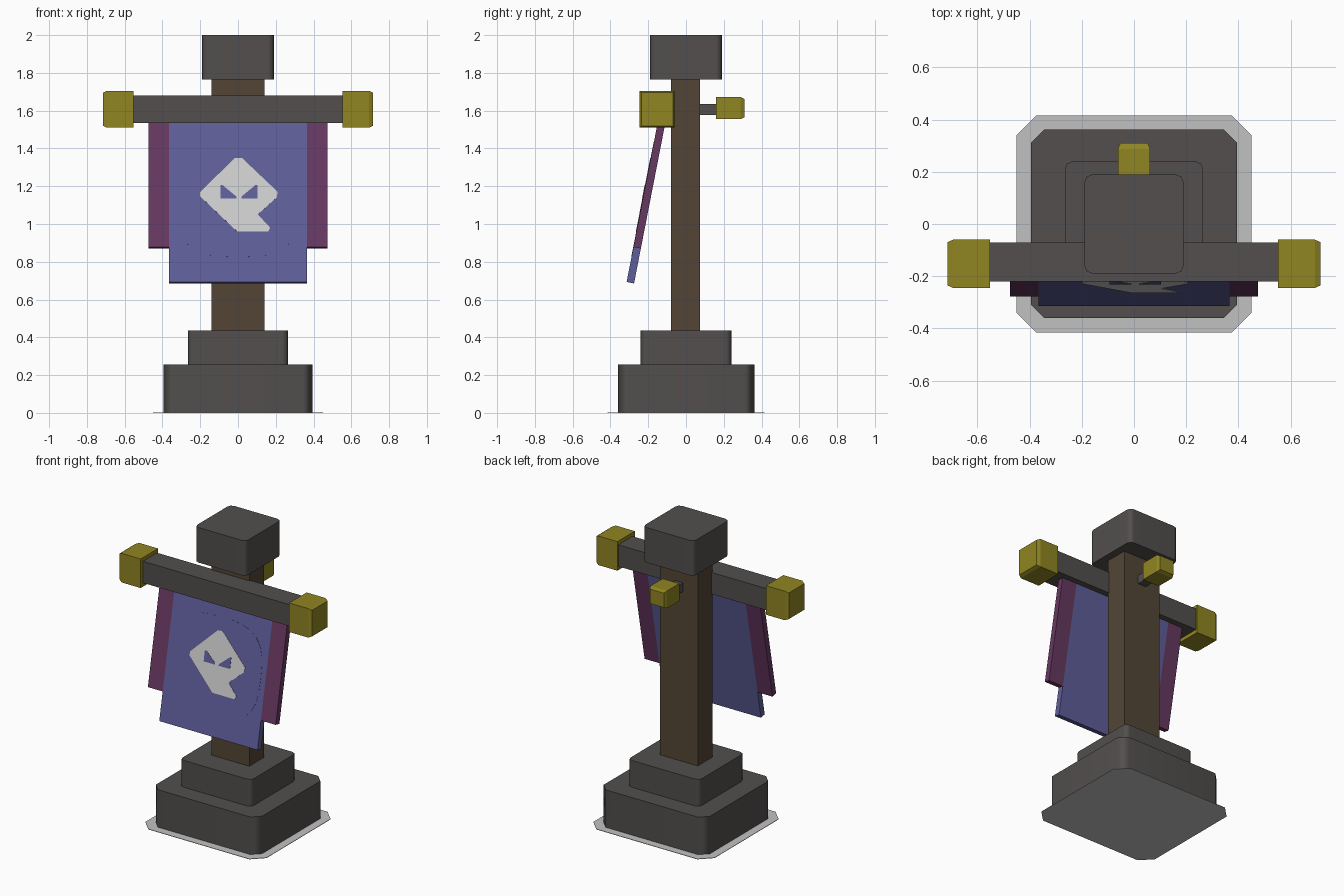
import bpy, bmesh, math
from mathutils import Vector

cube = bpy.data.objects.get("Cube")
if cube:
    bpy.data.objects.remove(cube, do_unlink=True)


def material(name, r, g, b):
    # sRGB bytes to linear
    rgb = [(c / 255 / 12.92) if c < 11 else ((c / 255 + 0.055) / 1.055) ** 2.4 for c in (r, g, b)]
    m = bpy.data.materials.new(name)
    m.use_nodes = True
    m.diffuse_color = (*rgb, 1)
    m.node_tree.nodes["Principled BSDF"].inputs["Base Color"].default_value = (*rgb, 1)
    return m


STONE = material("dark_stone", 82, 79, 77)
WOOD = material("brown_wood", 83, 69, 54)
GOLD = material("dull_gold", 144, 133, 34)
BLUE = material("blue_cloth", 95, 94, 154)
PURPLE = material("purple_cloth", 103, 56, 97)
PALE = material("pale_emblem", 206, 206, 206)
GROUND = material("light_grey_plate", 193, 193, 193)


def finish(name, bm, mat, smooth=False):
    bmesh.ops.recalc_face_normals(bm, faces=bm.faces)
    me = bpy.data.meshes.new(name)
    bm.to_mesh(me)
    bm.free()
    me.materials.append(mat)
    ob = bpy.data.objects.new(name, me)
    bpy.context.collection.objects.link(ob)
    if smooth:
        bpy.ops.object.select_all(action='DESELECT')
        ob.select_set(True)
        bpy.context.view_layer.objects.active = ob
        bpy.ops.object.shade_smooth_by_angle(angle=math.radians(50))
        ob.modifiers.new("flat_sides", 'WEIGHTED_NORMAL').keep_sharp = True
    return ob


def box(name, lo, hi, mat, corner=0, segments=1, cap=None):
    """Box between two corners; optional rounded uprights or a stepped cap on one side."""
    lo, hi = Vector(lo), Vector(hi)
    bm = bmesh.new()
    bmesh.ops.create_cube(bm, size=1)
    for v in bm.verts:
        v.co = Vector(a + (b - a) * (c + 0.5) for a, b, c in zip(lo, hi, v.co))
    if corner:
        uprights = [e for e in bm.edges if abs(e.verts[0].co.z - e.verts[1].co.z) > 1e-4]
        bmesh.ops.bevel(bm, geom=uprights, offset=corner, segments=segments,
                        profile=0.5, affect='EDGES')
    if cap:
        bm.normal_update()
        end = [f for f in bm.faces if f.normal.dot(Vector(cap)) > 0.9]
        bmesh.ops.inset_individual(bm, faces=end, thickness=0.014, depth=0.022)
    return finish(name, bm, mat, smooth=bool(corner))


# The cloth hangs on a slope, its foot leaning forward
SLOPE = 0.195
NORMAL = Vector((0, -1, SLOPE)).normalized()


def cloth(name, outline, back, front, mat):
    """Slab on the sloping cloth plane from an outline of (x, z) points."""
    bm = bmesh.new()
    base = [Vector((x, -0.155 - (1.51 - z) * SLOPE, z)) for x, z in outline]
    rear = [bm.verts.new(p + NORMAL * back) for p in base]
    fore = [bm.verts.new(p + NORMAL * front) for p in base]
    bm.faces.new(rear)
    bm.faces.new(fore[::-1])
    for i in range(len(base)):
        j = (i + 1) % len(base)
        bm.faces.new((rear[i], fore[i], fore[j], rear[j]))
    return finish(name, bm, mat)


def rect(x0, x1, z0, z1):
    return [(x0, z0), (x1, z0), (x1, z1), (x0, z1)]


# Stone foot, post and head
box("ground_plate", (-0.45, -0.415, 0), (0.45, 0.415, 0.003), GROUND, corner=0.075)
box("base_block", (-0.395, -0.36, 0.003), (0.395, 0.362, 0.255), STONE, corner=0.052)
box("base_step", (-0.265, -0.24, 0.255), (0.265, 0.24, 0.435), STONE, corner=0.03, segments=2)
box("post", (-0.14, -0.08, 0.43), (0.14, 0.075, 1.77), WOOD)
box("post_cap", (-0.19, -0.19, 1.765), (0.19, 0.19, 2.0), STONE, corner=0.03, segments=2)

# Crossbar with gold ends
box("crossbar", (-0.56, -0.22, 1.535), (0.56, -0.07, 1.68), STONE)
box("left_bar_end", (0.552, -0.245, 1.51), (0.693, -0.06, 1.705), GOLD, cap=(1, 0, 0))
box("right_bar_end", (-0.693, -0.245, 1.51), (-0.552, -0.06, 1.705), GOLD, cap=(-1, 0, 0))

# Peg at the back
box("back_peg", (-0.03, 0.07, 1.577), (0.03, 0.17, 1.635), STONE)
box("back_peg_end", (-0.062, 0.16, 1.555), (0.062, 0.288, 1.672), GOLD, cap=(0, 1, 0))

# Hanging cloth
box_top = 1.58
cloth("banner", rect(-0.365, 0.365, 0.693, box_top), -0.04, 0, BLUE)
cloth("left_banner_trim", rect(0.365, 0.475, 0.878, box_top), -0.04, 0, PURPLE)
cloth("right_banner_trim", rect(-0.475, -0.365, 0.878, box_top), -0.04, 0, PURPLE)


# Rounded square panel behind the emblem
def power(c):
    return math.copysign(abs(c) ** (2 / 3), c)


angles = [math.tau * i / 40 for i in range(40)]
panel = [(0.33 * power(math.cos(a)), 1.13 + 0.305 * power(math.sin(a))) for a in angles]
cloth("banner_panel", panel, -0.002, 0.001, BLUE)

# Emblem with eyes
face = [(-0.015, 1.35), (-0.2, 1.17), (-0.2, 1.145), (-0.005, 0.96), (0.16, 0.96),
        (0.17, 0.98), (0.105, 1.05), (0.205, 1.14), (0.21, 1.17), (0.02, 1.35)]
cloth("emblem", face, 0, 0.003, PALE)
eye = [(0.087, 1.205), (0.098, 1.205), (0.098, 1.135), (0.014, 1.135), (0.014, 1.145)]
for side, s in (("left", 1), ("right", -1)):
    cloth(side + "_eye", [(0.005 + s * x, z) for x, z in eye], 0.002, 0.0045, BLUE)
